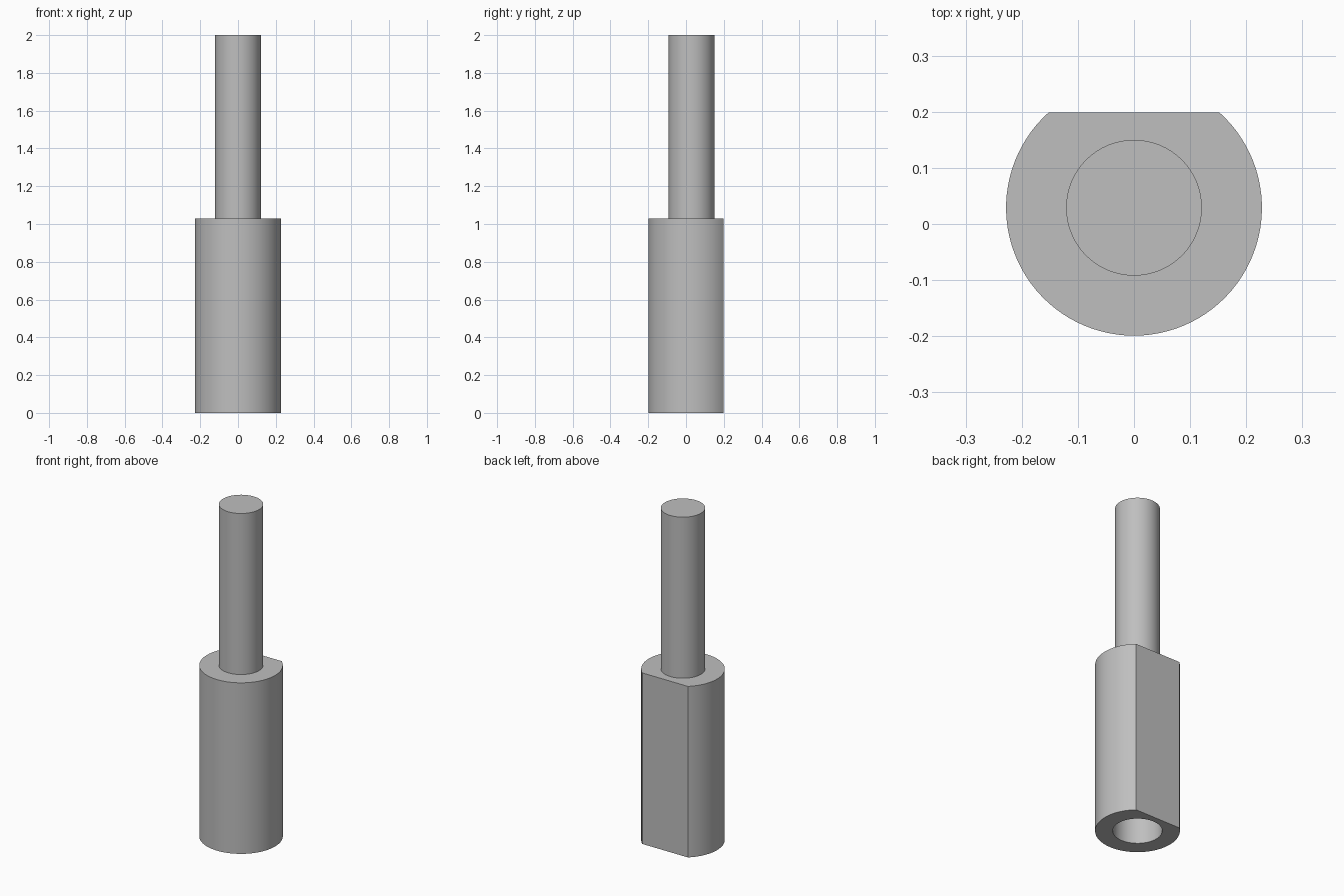
import bpy
import bmesh
from math import radians, asin, pi, cos, sin

if "Cube" in bpy.data.objects:
    bpy.data.objects.remove(bpy.data.objects["Cube"], do_unlink=True)

AXIS_Y = 0.029
BODY_R, PIN_R, BORE_R = 0.228, 0.121, 0.133
FLAT_Y = 0.199
BODY_TOP, PIN_TOP, BORE_DEPTH = 1.03, 2.0, 0.8

steel = bpy.data.materials.new("grey steel")
steel.use_nodes = True
steel.diffuse_color = (0.52, 0.52, 0.52, 1)
steel.node_tree.nodes["Principled BSDF"].inputs["Base Color"].default_value = steel.diffuse_color


def arc(radius, start, end, count, closed=False):
    """Points along an arc about the shared axis."""
    steps = count if closed else count - 1
    angles = [start + (end - start) * i / steps for i in range(count)]
    return [(radius * cos(a), AXIS_Y + radius * sin(a)) for a in angles]


def ring(bm, outline, z):
    return [bm.verts.new((x, y, z)) for x, y in outline]


def wall(bm, low, high):
    for i in range(len(low)):
        j = (i + 1) % len(low)
        bm.faces.new((low[i], low[j], high[j], high[i]))


def loop_edges(bm, verts):
    return [bm.edges.get((v, verts[i - 1])) for i, v in enumerate(verts)]


def finish(bm, name):
    bmesh.ops.recalc_face_normals(bm, faces=bm.faces)
    mesh = bpy.data.meshes.new(name)
    bm.to_mesh(mesh)
    bm.free()
    mesh.materials.append(steel)
    obj = bpy.data.objects.new(name, mesh)
    bpy.context.collection.objects.link(obj)
    bpy.ops.object.select_all(action="DESELECT")
    obj.select_set(True)
    bpy.context.view_layer.objects.active = obj
    bpy.ops.object.shade_smooth_by_angle(angle=radians(30))


# Body: round bar with a flat along the back and a blind bore from below
bm = bmesh.new()
flat_angle = asin((FLAT_Y - AXIS_Y) / BODY_R)
outline = arc(BODY_R, pi - flat_angle, 2 * pi + flat_angle, 73)
bore = arc(BORE_R, 0, 2 * pi, 64, closed=True)
base, top = ring(bm, outline, 0), ring(bm, outline, BODY_TOP)
mouth, bore_end = ring(bm, bore, 0), ring(bm, bore, BORE_DEPTH)
wall(bm, base, top)
wall(bm, mouth, bore_end)
bm.faces.new(top)
bm.faces.new(bore_end)
bmesh.ops.triangle_fill(bm, use_beauty=True, normal=(0, 0, -1),
                        edges=loop_edges(bm, base) + loop_edges(bm, mouth))
finish(bm, "body")

# Pin: plain round stud standing on the body
bm = bmesh.new()
circle = arc(PIN_R, 0, 2 * pi, 64, closed=True)
low, high = ring(bm, circle, BODY_TOP), ring(bm, circle, PIN_TOP)
wall(bm, low, high)
bm.faces.new(low)
bm.faces.new(high)
finish(bm, "pin")
